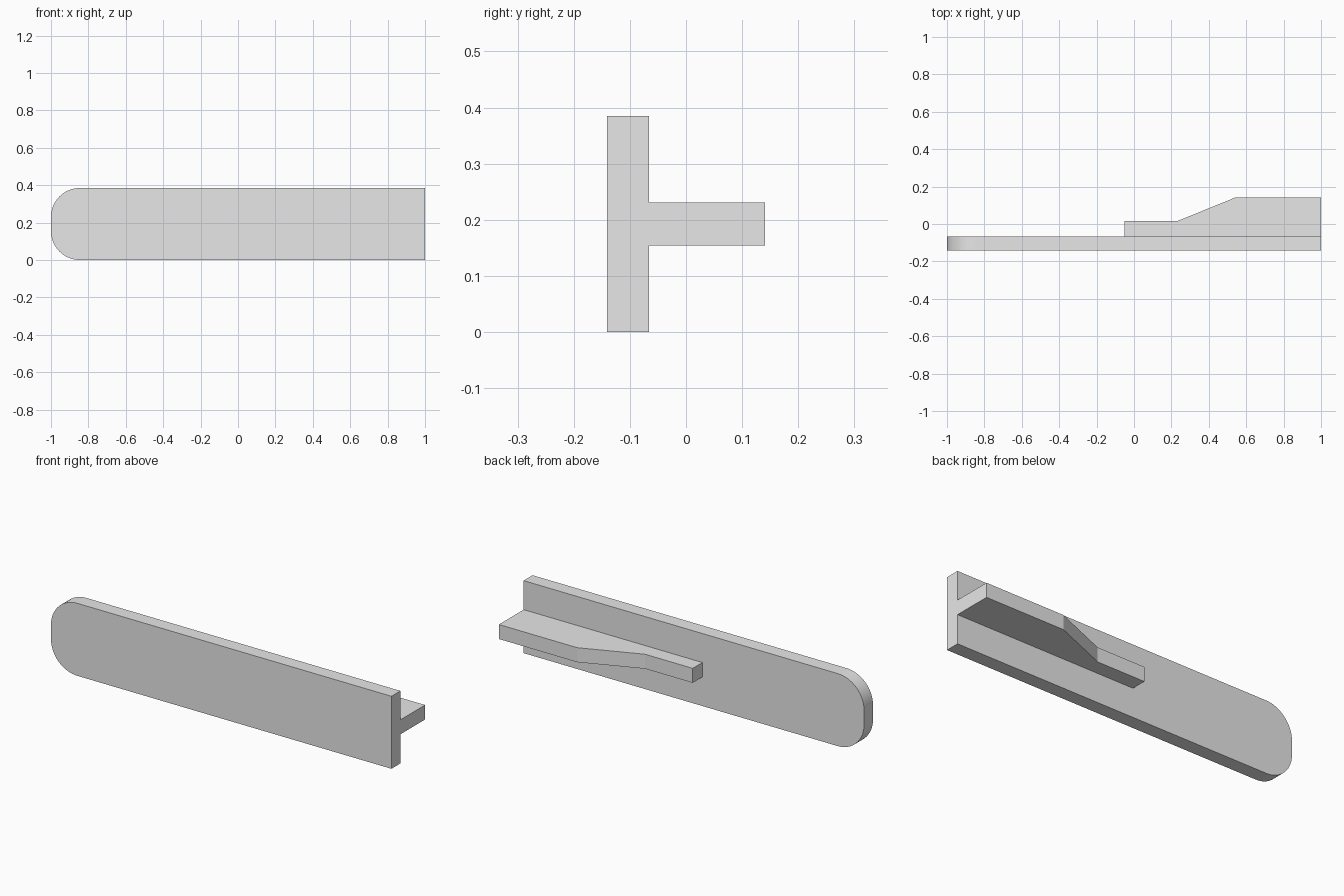
import bpy, bmesh, math
from mathutils import Vector

cube = bpy.data.objects.get("Cube")
if cube:
    bpy.data.objects.remove(cube, do_unlink=True)

grey = bpy.data.materials.new("light_grey")
grey.use_nodes = True
colour = (0.8, 0.8, 0.8, 1)
grey.diffuse_color = colour
grey.node_tree.nodes["Principled BSDF"].inputs["Base Color"].default_value = colour


def prism(name, profile, depth):
    """Extrude a closed outline of 3D points along the vector depth."""
    bm = bmesh.new()
    face = bm.faces.new([bm.verts.new(p) for p in profile])
    result = bmesh.ops.extrude_face_region(bm, geom=[face])
    moved = [v for v in result["geom"] if isinstance(v, bmesh.types.BMVert)]
    bmesh.ops.translate(bm, verts=moved, vec=Vector(depth))
    bmesh.ops.recalc_face_normals(bm, faces=bm.faces)
    mesh = bpy.data.meshes.new(name)
    bm.to_mesh(mesh)
    bm.free()
    mesh.materials.append(grey)
    obj = bpy.data.objects.new(name, mesh)
    bpy.context.collection.objects.link(obj)
    bpy.ops.object.select_all(action="DESELECT")
    obj.select_set(True)
    bpy.context.view_layer.objects.active = obj
    bpy.ops.object.shade_smooth_by_angle(angle=math.radians(20))
    return obj


HEIGHT, RADIUS, STEPS = 0.385, 0.155, 16
FRONT, JOIN = -0.141, -0.066

# Upright plate with two rounded corners at its right end
outline = [(1, FRONT, 0), (1, FRONT, HEIGHT)]
for centre_z, start in ((HEIGHT - RADIUS, 90), (RADIUS, 180)):
    for i in range(STEPS + 1):
        a = math.radians(start + 90 * i / STEPS)
        outline.append((-1 + RADIUS + RADIUS * math.cos(a), FRONT,
                        centre_z + RADIUS * math.sin(a)))
prism("upright_plate", outline, (0, JOIN - FRONT, 0))

# Horizontal rib behind the plate, tapering to a narrow tongue
RIB_Z, RIB_T = 0.154, 0.077
rib = [(-0.05, JOIN), (1, JOIN), (1, 0.141), (0.54, 0.141),
       (0.23, 0.015), (-0.05, 0.015)]
prism("back_rib", [(x, y, RIB_Z) for x, y in rib], (0, 0, RIB_T))
